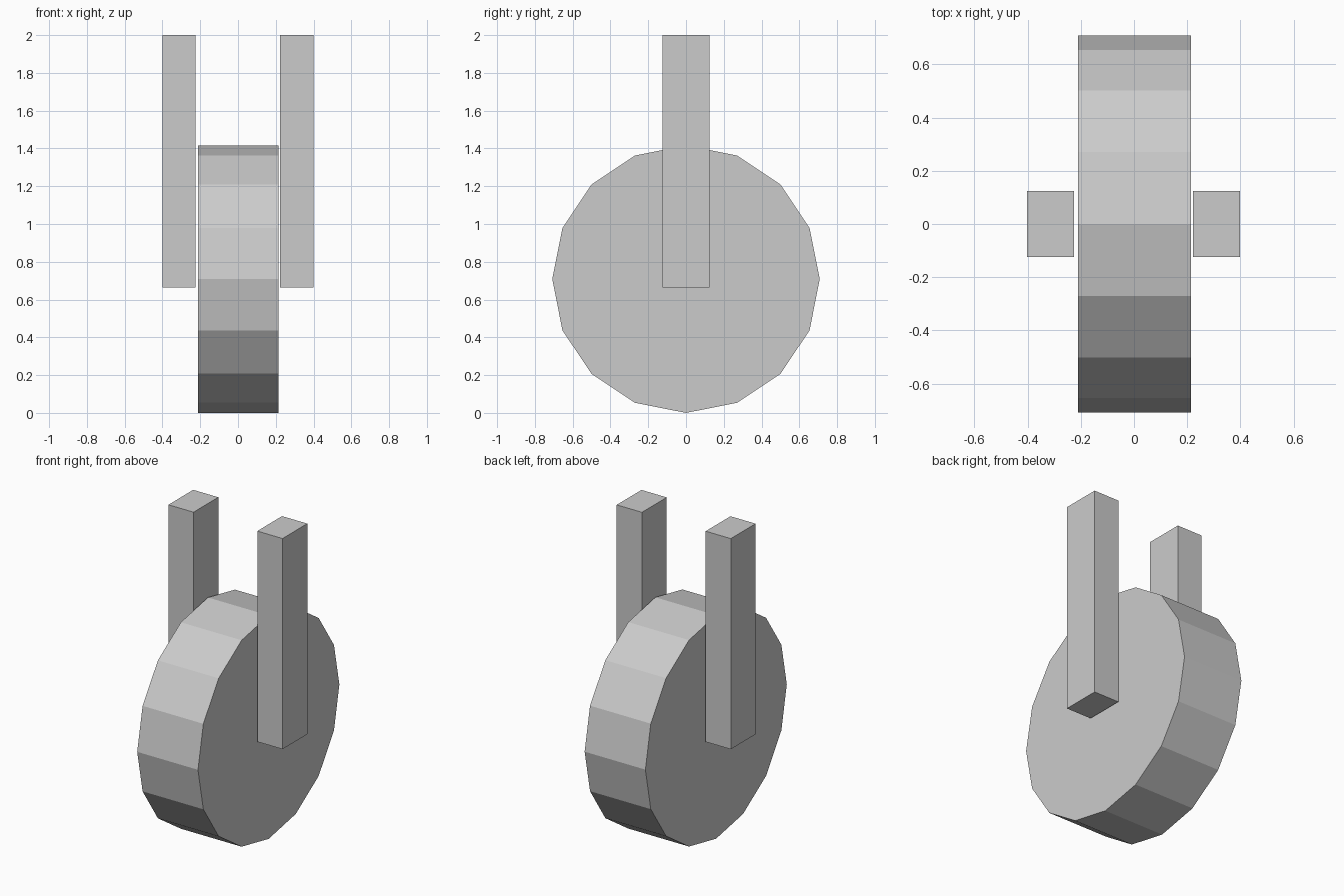
import bpy
from math import pi

if "Cube" in bpy.data.objects:
    bpy.data.objects.remove(bpy.data.objects["Cube"])

RADIUS = 0.708

# Wheel: flat-sided 16-gon lying on the x axis
bpy.ops.mesh.primitive_cylinder_add(
    vertices=16, radius=RADIUS, depth=0.426,
    location=(0.002, 0, RADIUS), rotation=(0, pi / 2, 0))
bpy.context.object.name = "wheel"


def add_fork_arm(name, x_min, x_max):
    """Upright square bar reaching from the hub height to the top."""
    z_min, z_max = 0.665, 2.0
    bpy.ops.mesh.primitive_cube_add(
        size=1, location=((x_min + x_max) / 2, 0, (z_min + z_max) / 2))
    arm = bpy.context.object
    arm.name = name
    arm.scale = (x_max - x_min, 0.248, z_max - z_min)


# Fork arms on both sides of the wheel
add_fork_arm("left_fork_arm", -0.401, -0.225)
add_fork_arm("right_fork_arm", 0.222, 0.399)
